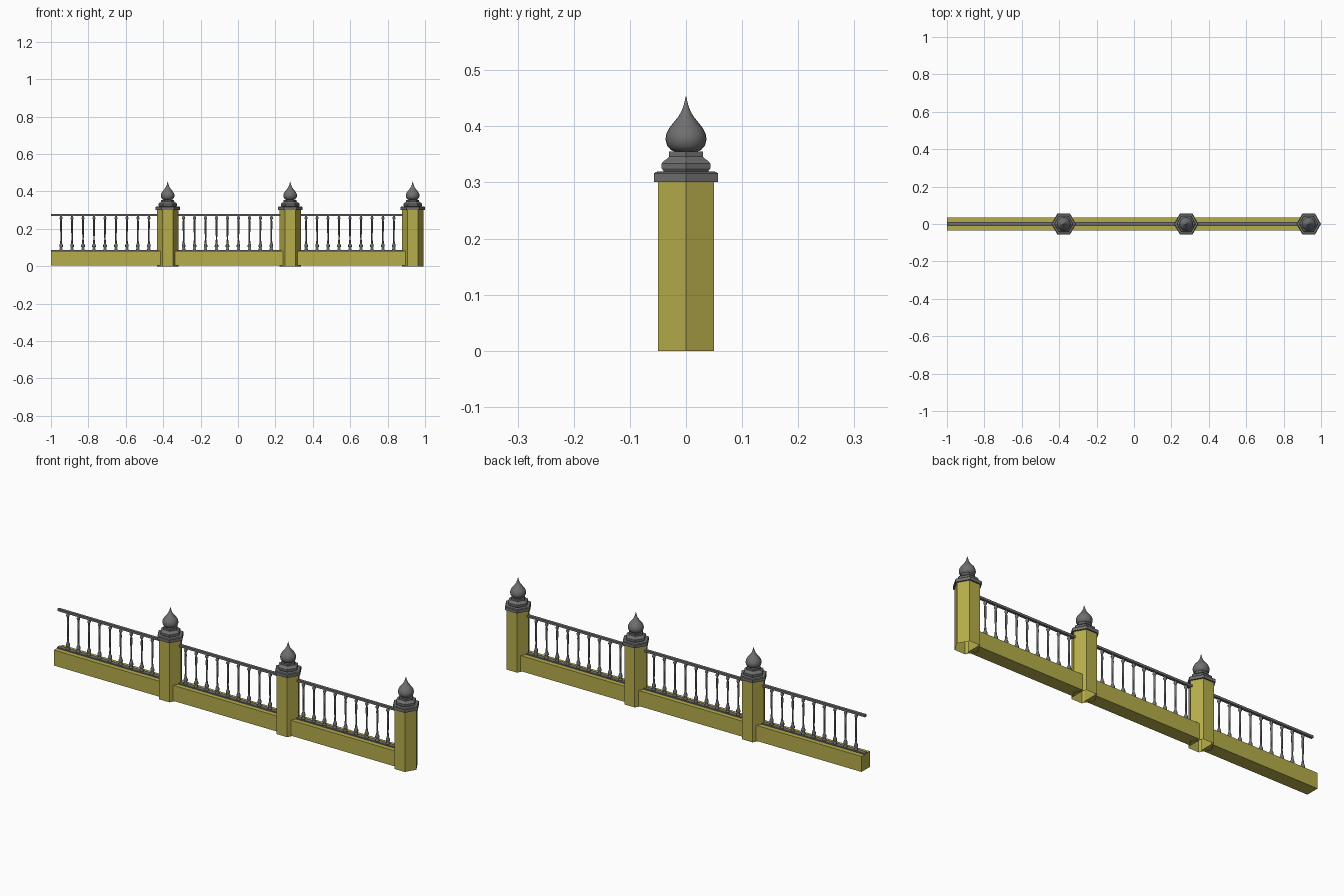
import bpy, bmesh, math

if "Cube" in bpy.data.objects:
    bpy.data.objects.remove(bpy.data.objects["Cube"])

STEP, FIRST = 0.655, -0.376


def material(name, rgb):
    m = bpy.data.materials.new(name)
    m.diffuse_color = (*rgb, 1)
    m.use_nodes = True
    m.node_tree.nodes["Principled BSDF"].inputs["Base Color"].default_value = m.diffuse_color
    return m


STONE = material("olive_stone", (0.47, 0.42, 0.07))
IRON = material("dark_iron", (0.16, 0.16, 0.16))


def finish(bm, name, mat, smooth=False):
    bmesh.ops.recalc_face_normals(bm, faces=bm.faces)
    for f in bm.faces:
        f.smooth = smooth
    me = bpy.data.meshes.new(name)
    bm.to_mesh(me)
    bm.free()
    me.materials.append(mat)
    ob = bpy.data.objects.new(name, me)
    bpy.context.collection.objects.link(ob)
    return ob


def turned(name, profile, sides, mat, smooth=False, open_bottom=False):
    """Stack rings of (radius, z) into a turned or prismatic solid."""
    bm = bmesh.new()
    rings = []
    for r, z in profile:
        rings.append([bm.verts.new((r * math.cos(math.tau * i / sides),
                                    r * math.sin(math.tau * i / sides), z))
                      for i in range(sides)])
    for a, b in zip(rings, rings[1:]):
        for i in range(sides):
            j = (i + 1) % sides
            bm.faces.new((a[i], a[j], b[j], b[i]))
    if not open_bottom:
        bm.faces.new(rings[0][::-1])
    bm.faces.new(rings[-1])
    return finish(bm, name, mat, smooth)


def box(name, x0, x1, half_y, z0, z1, mat, open_bottom=False):
    bm = bmesh.new()
    bmesh.ops.create_cube(bm, size=1)
    for v in bm.verts:
        v.co = ((x0 if v.co.x < 0 else x1), v.co.y * 2 * half_y,
                (z0 if v.co.z < 0 else z1))
    if open_bottom:
        low = [f for f in bm.faces if all(v.co.z == z0 for v in f.verts)]
        bmesh.ops.delete(bm, geom=low, context='FACES_ONLY')
    return finish(bm, name, mat)


def copy_at(src, name, x):
    ob = bpy.data.objects.new(name, src.data)
    ob.location.x = x
    bpy.context.collection.objects.link(ob)


# Post, cap and finial masters, placed at the first post
post_parts = [
    turned("post", [(0.058, 0), (0.058, 0.302)], 6, STONE, open_bottom=True),
    turned("post_cap", [(0.066, 0.301), (0.066, 0.316), (0.062, 0.319),
                        (0.046, 0.320), (0.050, 0.325), (0.050, 0.334),
                        (0.046, 0.338), (0.038, 0.343), (0.035, 0.346),
                        (0.035, 0.355)], 6, IRON),
    turned("finial", [(0.018, 0.354), (0.027, 0.358), (0.034, 0.366),
                      (0.0366, 0.377), (0.035, 0.387), (0.030, 0.397),
                      (0.022, 0.407), (0.014, 0.417), (0.008, 0.427),
                      (0.004, 0.438), (0.0005, 0.453)], 24, IRON, True),
]

# Baluster master
baluster = turned("baluster", [(0.009, 0.084), (0.009, 0.094), (0.005, 0.097),
                               (0.0095, 0.104), (0.0095, 0.112), (0.005, 0.124),
                               (0.0038, 0.145), (0.005, 0.235), (0.004, 0.248),
                               (0.008, 0.255), (0.008, 0.260), (0.005, 0.264),
                               (0.005, 0.270)], 10, IRON, True)
baluster.location.x = -0.946

# Repeat the bays: post, plinth wall, rails, nine balusters
for k in range(3):
    post_x, start = FIRST + STEP * k, -1 + STEP * k
    for p in post_parts:
        if k == 0:
            p.location.x = post_x
        else:
            copy_at(p, f"{p.name}_{k + 1}", post_x)
    end = post_x - 0.031
    box(f"plinth_wall_{k + 1}", start, end, 0.034, 0.004, 0.082, STONE, True)
    box(f"bottom_rail_{k + 1}", start, end, 0.011, 0.081, 0.088, IRON)
    box(f"top_rail_{k + 1}", start, end, 0.007, 0.268, 0.279, IRON)
    for i in range(9):
        if k or i:
            copy_at(baluster, f"baluster_{k + 1}_{i + 1}", -0.946 + STEP * k + 0.0587 * i)
